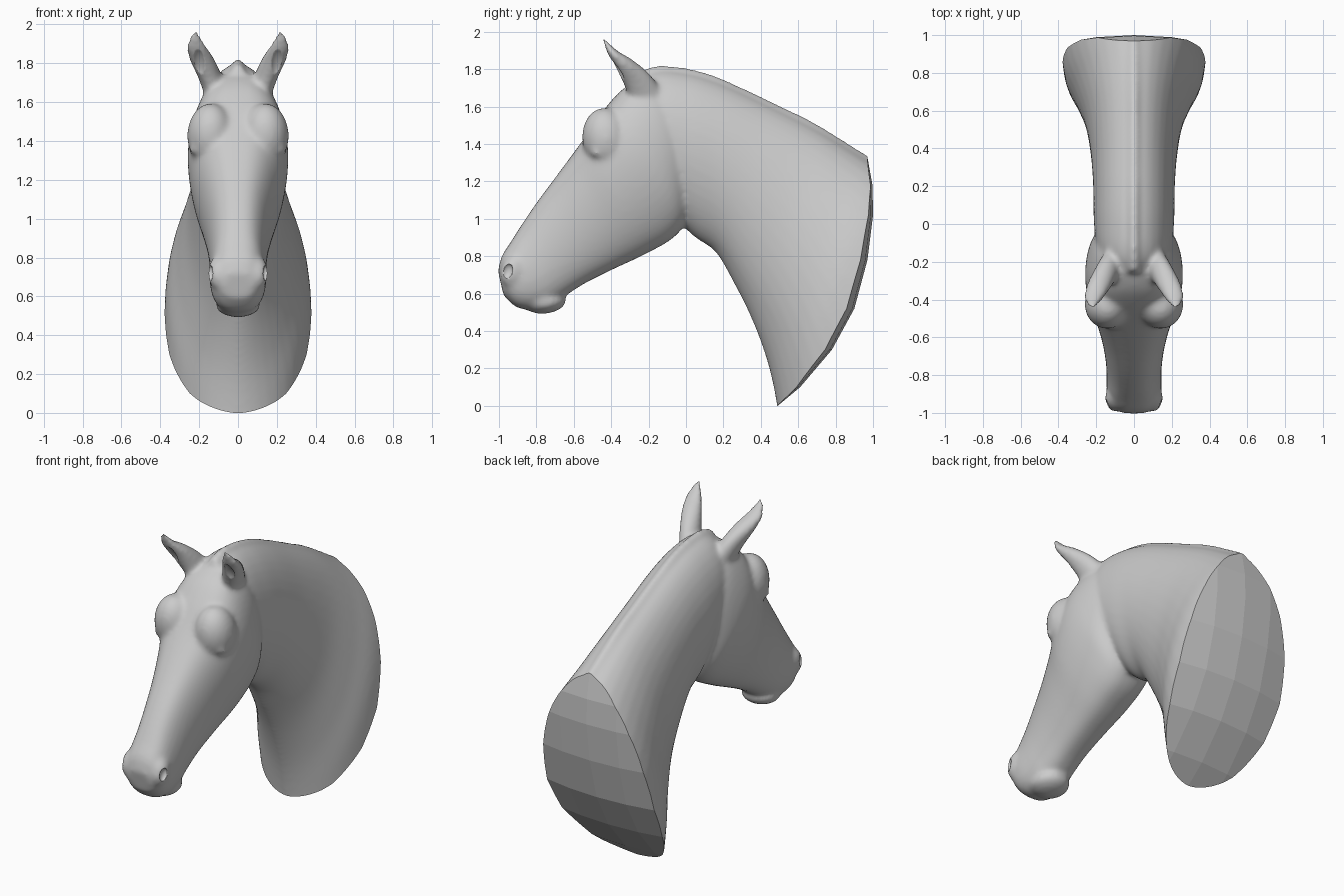
import bpy, bmesh, math
from mathutils import Matrix

if "Cube" in bpy.data.objects:
    bpy.data.objects.remove(bpy.data.objects["Cube"])

RING, STEPS = 40, 6


def spline(p0, p1, p2, p3, t):
    return [0.5 * (2*b + (c - a)*t + (2*a - 5*b + 4*c - d)*t*t + (3*b - a - 3*c + d)*t**3)
            for a, b, c, d in zip(p0, p1, p2, p3)]


def loft(bm, sections, power=2.3, side=1):
    """Skin sections of (top y, z, bottom y, z, upper half width, lower half width, centre x)."""
    s = [sections[0]] + sections + [sections[-1]]
    rows = [spline(*s[i:i + 4], k / STEPS) for i in range(len(s) - 3) for k in range(STEPS)]
    rows.append(sections[-1])
    rings = []
    for ty, tz, by, bz, wt, wb, cx in rows:
        ring = []
        for j in range(RING):
            a = 2 * math.pi * j / RING
            t = (1 - math.cos(a)) / 2
            sn = math.sin(a)
            w = max(0.002, wt + (wb - wt) * t) * math.copysign(abs(sn) ** (2 / power), sn)
            ring.append(bm.verts.new((side * (cx + w), ty + (by - ty) * t, tz + (bz - tz) * t)))
        rings.append(ring)
    for r0, r1 in zip(rings, rings[1:]):
        for j in range(RING):
            k = (j + 1) % RING
            bm.faces.new((r0[j], r0[k], r1[k], r1[j]))
    bm.faces.new(rings[0])
    bm.faces.new(rings[-1])


def blob(bm, loc, size, tilt=0.0):
    """Ellipsoid, mirrored to the other side when off centre."""
    for side in ((1, -1) if loc[0] else (1,)):
        m = (Matrix.Translation((side * loc[0], loc[1], loc[2])) @ Matrix.Rotation(tilt, 4, 'X')
             @ Matrix.Diagonal((*size, 1)))
        bmesh.ops.create_uvsphere(bm, u_segments=24, v_segments=16, radius=1, matrix=m)


def make_object(name, bm):
    bmesh.ops.recalc_face_normals(bm, faces=bm.faces[:])
    mesh = bpy.data.meshes.new(name)
    bm.to_mesh(mesh)
    bm.free()
    ob = bpy.data.objects.new(name, mesh)
    bpy.context.collection.objects.link(ob)
    return ob


body = bmesh.new()

# head, from nose to poll
loft(body, [
    (-1.005, .72, -.975, .59, .08, .08, 0),
    (-.985, .80, -.91, .53, .125, .125, 0),
    (-.935, .88, -.83, .515, .135, .152, 0),
    (-.875, .975, -.73, .535, .135, .155, 0),
    (-.80, 1.085, -.65, .585, .145, .155, 0),
    (-.70, 1.22, -.54, .655, .17, .165, 0),
    (-.60, 1.355, -.39, .73, .215, .185, 0),
    (-.52, 1.465, -.21, .815, .268, .21, 0),
    (-.43, 1.595, -.06, .905, .29, .222, 0),
    (-.33, 1.70, .01, 1.02, .255, .235, 0),
    (-.20, 1.755, .025, 1.25, .18, .21, 0),
    (-.10, 1.66, .0, 1.40, .10, .12, 0)], 2.7)

# neck, from poll to beyond the back cut
loft(body, [
    (-.32, 1.70, -.16, 1.15, .16, .12, 0),
    (-.18, 1.79, -.05, 1.0, .22, .17, 0),
    (0, 1.785, .05, .90, .23, .195, 0),
    (.2, 1.725, .16, .82, .23, .20, 0),
    (.45, 1.61, .26, .65, .24, .215, 0),
    (.7, 1.485, .36, .445, .265, .25, 0),
    (.9, 1.365, .44, .22, .315, .305, 0),
    (1.08, 1.255, .49, -.02, .375, .355, 0),
    (1.3, 1.13, .52, -.3, .40, .37, 0)], 1.85)

# mane ridge along the crest
crest = [(-.25, 1.79), (-.15, 1.82), (0, 1.807), (.15, 1.767), (.3, 1.702),
         (.5, 1.607), (.7, 1.507), (.97, 1.34), (1.2, 1.2)]
loft(body, [(y, z, y - .04, z - .13, .032, .06, 0) for y, z in crest])

# ears
for side in (1, -1):
    loft(body, [
        (-.28, 1.58, -.10, 1.63, .06, .06, .10),
        (-.325, 1.70, -.185, 1.765, .062, .062, .145),
        (-.372, 1.80, -.285, 1.85, .065, .062, .188),
        (-.413, 1.87, -.36, 1.895, .055, .05, .212),
        (-.437, 1.93, -.413, 1.942, .032, .028, .220),
        (-.45, 1.968, -.437, 1.972, .012, .012, .218)], 2, side)

# brows, eyes, nostril swellings, lower lip
blob(body, (.14, -.425, 1.425), (.122, .13, .17), .15)
blob(body, (.222, -.475, 1.355), (.026, .035, .025))
blob(body, (.10, -.925, .72), (.055, .065, .09), -.3)
blob(body, (0, -.755, .555), (.115, .115, .062), .1)

horse = make_object("horse_head", body)

# cutter: curved faceted back, nostrils, ear hollows
cut = bmesh.new()
profile = [(.93, 1.6), (.97, 1.33), (.997, 1.18), (1.0, 1.02), (.97, .78), (.9, .52),
           (.78, .3), (.61, .1), (.49, 0), (.38, -.1), (.1, -.6)]
columns = [-.6, -.4, -.2, 0, .2, .4, .6]
grid = [[cut.verts.new((x, y - .28 * x * x, z)) for x in columns] for y, z in profile]
for r0, r1 in zip(grid, grid[1:]):
    for j in range(len(columns) - 1):
        cut.faces.new((r0[j], r0[j + 1], r1[j + 1], r1[j]))
ext = bmesh.ops.extrude_face_region(cut, geom=cut.faces[:], use_keep_orig=True)
for v in ext["geom"]:
    if isinstance(v, bmesh.types.BMVert):
        v.co.y = 2
flat = set(cut.faces)
blob(cut, (.145, -.955, .72), (.022, .028, .04), -.3)
blob(cut, (.203, -.395, 1.80), (.04, .038, .10), .6)
for f in cut.faces:
    f.smooth = f not in flat
cutter = make_object("back_cutter", cut)
cutter.hide_render = True

# fuse the parts, soften, then cut
rem = horse.modifiers.new("fuse", 'REMESH')
rem.mode = 'VOXEL'
rem.voxel_size = .013
rem.use_smooth_shade = True
soft = horse.modifiers.new("soften", 'SMOOTH')
soft.factor = .5
soft.iterations = 14
trim = horse.modifiers.new("trim", 'BOOLEAN')
trim.operation = 'DIFFERENCE'
trim.solver = 'EXACT'
trim.object = cutter

bpy.context.view_layer.update()
dg = bpy.context.evaluated_depsgraph_get()
final = bpy.data.meshes.new_from_object(horse.evaluated_get(dg))
horse.modifiers.clear()
horse.data = final
bpy.data.objects.remove(cutter)
